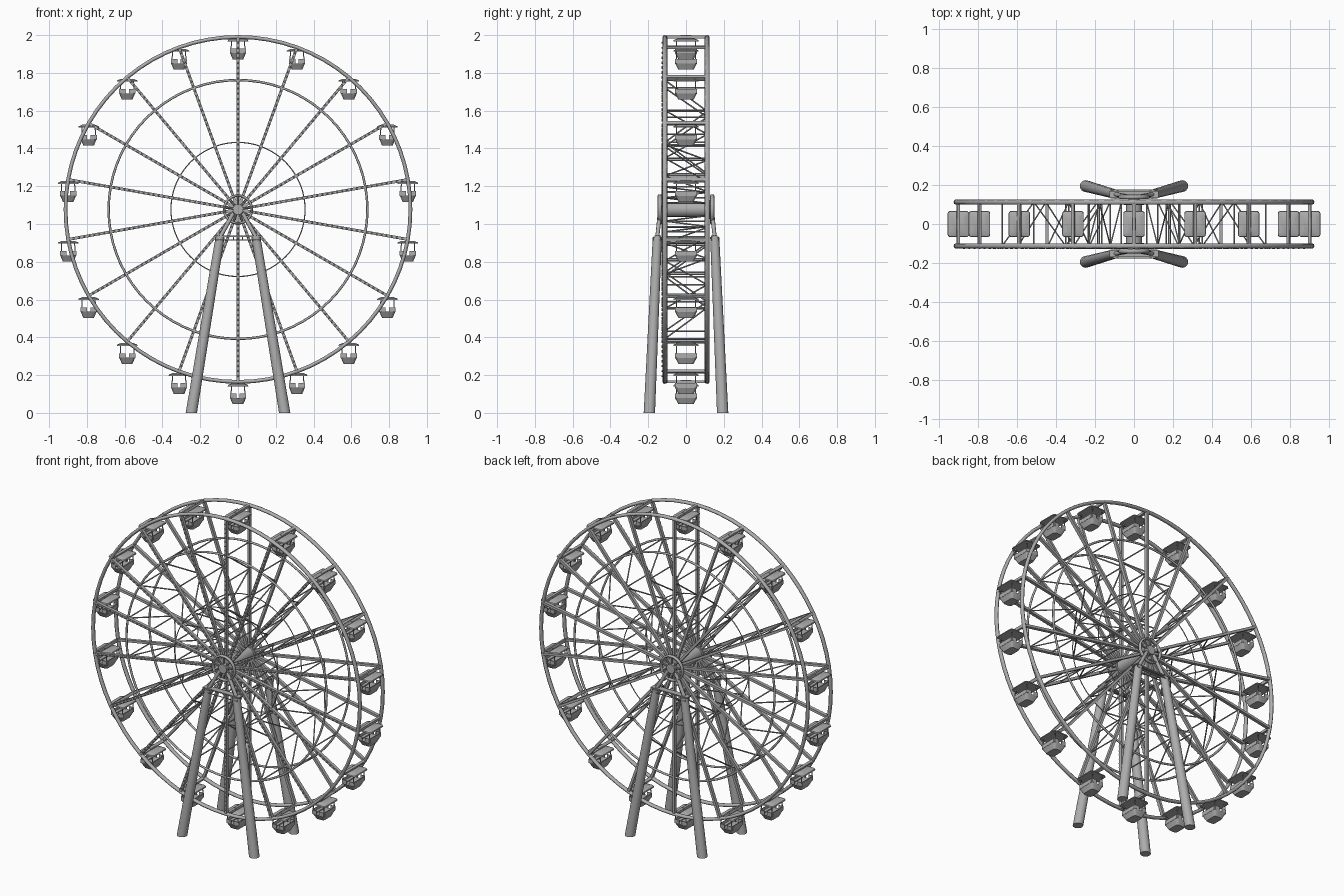
import bpy, bmesh
from math import sin, cos, pi, radians
from mathutils import Vector, Matrix

cube = bpy.data.objects.get("Cube")
if cube:
    bpy.data.objects.remove(cube, do_unlink=True)

steel = bpy.data.materials.new("steel grey")
steel.use_nodes = True
GREY = (0.42, 0.42, 0.42, 1)
steel.diffuse_color = GREY
steel.node_tree.nodes["Principled BSDF"].inputs["Base Color"].default_value = GREY

HUB_Z = 1.077
SIDE = 0.112        # distance of each wheel face from the centre plane
RIM_R = 0.913
CARS = 18
ANGLES = [2 * pi * i / CARS for i in range(CARS)]


def polar(angle, radius, y):
    return Vector((radius * sin(angle), y, HUB_Z + radius * cos(angle)))


def rod(bm, a, b, r1, r2=None, sides=8):
    a, b = Vector(a), Vector(b)
    d = b - a
    mat = Matrix.Translation((a + b) / 2) @ d.to_track_quat("Z", "Y").to_matrix().to_4x4()
    bmesh.ops.create_cone(bm, cap_ends=True, segments=sides, radius1=r1,
                          radius2=r1 if r2 is None else r2, depth=d.length, matrix=mat)


def sheared_post(bm, a, b, r1, r2, sides):
    # Leaning post whose two ends stay level
    a, b = Vector(a), Vector(b)
    for v in bmesh.ops.create_cone(bm, cap_ends=True, segments=sides, radius1=r1,
                                   radius2=r2, depth=b.z - a.z)["verts"]:
        end = a if v.co.z < 0 else b
        v.co = Vector((v.co.x, v.co.y, 0)) + end


def box(bm, centre, size, turn=0):
    mat = (Matrix.Translation(centre) @ Matrix.Rotation(turn, 4, "Y")
           @ Matrix.Diagonal((*size, 1)))
    return bmesh.ops.create_cube(bm, size=1, matrix=mat)["verts"]


def shade(obj):
    bpy.ops.object.select_all(action="DESELECT")
    obj.select_set(True)
    bpy.context.view_layer.objects.active = obj
    bpy.ops.object.shade_smooth_by_angle(angle=radians(50))


def finish(name, bm):
    mesh = bpy.data.meshes.new(name)
    bm.to_mesh(mesh)
    bm.free()
    obj = bpy.data.objects.new(name, mesh)
    bpy.context.collection.objects.link(obj)
    mesh.materials.append(steel)
    shade(obj)
    return obj


def ring(name, y, radius, tube, sides=8, width=1):
    bpy.ops.mesh.primitive_torus_add(location=(0, y, HUB_Z), rotation=(pi / 2, 0, 0),
                                     major_radius=radius, minor_radius=tube,
                                     major_segments=72, minor_segments=sides)
    obj = bpy.context.object
    obj.name = name
    obj.scale.z = width
    obj.data.materials.append(steel)
    shade(obj)


# Rims, rings, spokes and hub plates on both faces
for label, s in (("front", -1), ("back", 1)):
    y = s * SIDE
    ring(label + "_rim", y, RIM_R, 0.01, width=1.3)
    ring(label + "_middle_ring", y, 0.685, 0.0065)
    ring(label + "_inner_ring", y, 0.355, 0.003, 6)

    bm = bmesh.new()
    for a in ANGLES:
        box(bm, polar(a, RIM_R / 2 + 0.02, y), (0.015, 0.02, RIM_R - 0.04), a)
    finish(label + "_spokes", bm)

    # Hub with an open spoked ring at its outer end
    bm = bmesh.new()
    rod(bm, (0, s * 0.098, HUB_Z), (0, s * 0.126, HUB_Z), 0.05, sides=24)
    rod(bm, (0, s * 0.126, HUB_Z), (0, s * 0.152, HUB_Z), 0.028, sides=16)
    for a in ANGLES[::2]:
        rod(bm, polar(a, 0.02, s * 0.14), polar(a, 0.07, s * 0.14), 0.005, sides=6)
    finish(label + "_hub", bm)
    ring(label + "_hub_ring", s * 0.139, 0.073, 0.007, width=1.6)

    # Legs up to the platform, with slim struts on to the hub
    bm = bmesh.new()
    for x in (-1, 1):
        top = (x * 0.095, s * 0.152, 0.93)
        sheared_post(bm, (x * 0.247, s * 0.194, 0), top, 0.03, 0.024, 16)
        rod(bm, top, (x * 0.025, s * 0.139, HUB_Z - 0.02), 0.011)
    finish(label + "_legs", bm)

    # Service platform on the leg tops, with a beam and brackets below
    bm = bmesh.new()
    box(bm, (0, s * 0.15, 0.935), (0.25, 0.036, 0.006))
    for yy in (0.134, 0.174):
        rod(bm, (-0.12, s * yy, 0.915), (0.12, s * yy, 0.915), 0.003, sides=6)
        for i in range(6):
            x = -0.12 + i * 0.048
            rod(bm, (x, s * yy, 0.915), (x, s * yy, 0.935), 0.002, sides=6)
    finish(label + "_platform", bm)

# Lamp studs along the front spokes
bm = bmesh.new()
for a in ANGLES:
    for i in range(30):
        r = 0.1 + i * 0.027
        rod(bm, polar(a, r, -0.12), polar(a, r, -0.129), 0.0065, 0.0045, 6)
finish("spoke_lamps", bm)

# Axle
bm = bmesh.new()
rod(bm, (0, -0.11, HUB_Z), (0, 0.11, HUB_Z), 0.04, sides=20)
finish("axle", bm)

# Bars joining the rims, and zigzag bracing between paired spokes
bm = bmesh.new()
brace = bmesh.new()
STEPS = [0.685, 0.52, 0.355, 0.19]
for a in ANGLES:
    box(bm, polar(a, RIM_R, 0), (0.018, 2 * SIDE, 0.014), a)
    side = -1
    for r in STEPS:
        rod(brace, polar(a, r, -SIDE), polar(a, r, SIDE), 0.004, sides=6)
    for r1, r2 in zip(STEPS, STEPS[1:]):
        rod(brace, polar(a, r1, side * SIDE), polar(a, r2, -side * SIDE), 0.004, sides=6)
        side = -side
finish("rim_crossbars", bm)
finish("spoke_bracing", brace)


def tapered_box(bm, z0, z1, low, high, bevel):
    mid = (z0 + z1) / 2
    verts = box(bm, (0, 0, mid), (1, 1, z1 - z0))
    for v in verts:
        sx, sy = low if v.co.z < mid else high
        v.co.x *= 2 * sx
        v.co.y *= 2 * sy
    edges = {e for v in verts for e in v.link_edges
             if abs(e.verts[0].co.z - e.verts[1].co.z) > (z1 - z0) / 2}
    bmesh.ops.bevel(bm, geom=list(edges), offset=bevel, segments=3, profile=0.5,
                    affect="EDGES")


# One cabin: tapered hull, wall panels with doorways, posts, roof and hanger
bm = bmesh.new()
tapered_box(bm, -0.118, -0.085, (0.028, 0.04), (0.042, 0.058), 0.012)
for x in (-1, 1):
    box(bm, (x * 0.041, 0, -0.074), (0.004, 0.1, 0.024))
    box(bm, (x * 0.028, 0, -0.08), (0.018, 0.08, 0.006))
    for y in (-1, 1):
        box(bm, (x * 0.024, y * 0.055, -0.074), (0.03, 0.004, 0.024))
        rod(bm, (x * 0.038, y * 0.052, -0.085), (x * 0.034, y * 0.05, -0.018), 0.003, sides=6)
tapered_box(bm, -0.023, -0.016, (0.055, 0.067), (0.053, 0.065), 0.014)
tapered_box(bm, -0.016, -0.008, (0.053, 0.065), (0.034, 0.045), 0.012)
rod(bm, (0, -0.03, 0), (0, 0.03, 0), 0.01)
cabin = finish("cabin_1", bm)

# Repeat the cabin, always hanging upright
for i, a in enumerate(ANGLES):
    obj = cabin if i == 0 else cabin.copy()
    if i:
        obj.name = "cabin_%d" % (i + 1)
        bpy.context.collection.objects.link(obj)
    obj.location = polar(a, RIM_R, 0)
